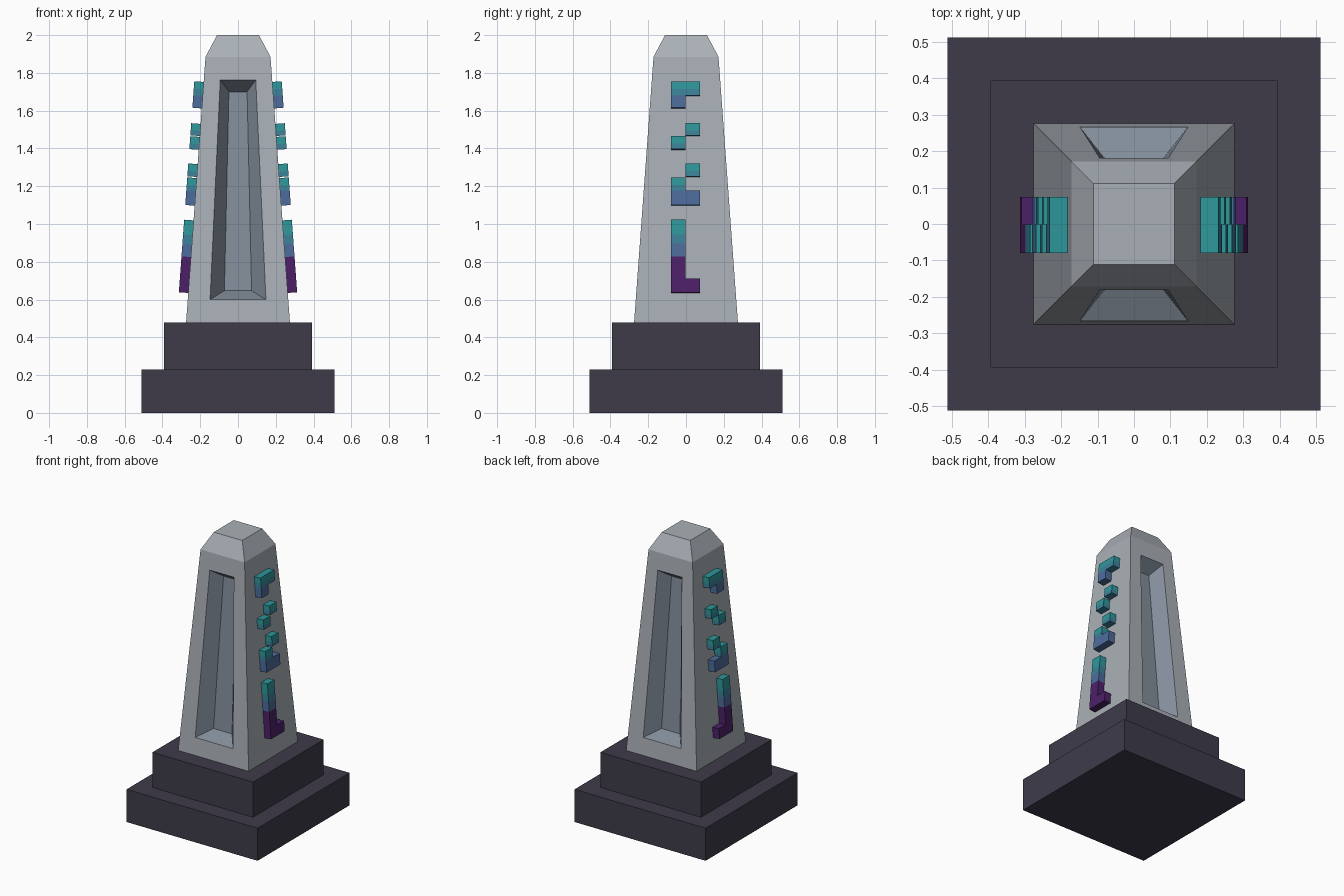
import bpy, bmesh
from mathutils import Vector

if "Cube" in bpy.data.objects:
    bpy.data.objects.remove(bpy.data.objects["Cube"])


def material(name, r, g, b):
    """Flat material from 0-255 display values."""
    lin = [((c / 255 + 0.055) / 1.055) ** 2.4 for c in (r, g, b)]
    m = bpy.data.materials.new(name)
    m.diffuse_color = (*lin, 1)
    m.use_nodes = True
    m.node_tree.nodes["Principled BSDF"].inputs["Base Color"].default_value = m.diffuse_color
    return m


STONE = material("pale stone", 170, 176, 183)
RECESS = material("blue grey recess", 130, 141, 154)
DARK = material("dark plinth", 62, 59, 74)
GLYPHS = [material("teal", 46, 152, 156), material("sea blue", 60, 130, 153),
          material("blue", 76, 108, 156), material("purple", 76, 32, 104)]


def finish(name, bm, mats):
    bmesh.ops.remove_doubles(bm, verts=bm.verts, dist=1e-5)
    bmesh.ops.recalc_face_normals(bm, faces=bm.faces)
    me = bpy.data.meshes.new(name)
    bm.to_mesh(me)
    bm.free()
    for m in mats:
        me.materials.append(m)
    ob = bpy.data.objects.new(name, me)
    bpy.context.collection.objects.link(ob)
    return ob


def face(bm, pts, mat=0):
    f = bm.faces.new([bm.verts.new(p) for p in pts])
    f.material_index = mat


def bridge(bm, a, b, mat=0):
    for i in range(len(a)):
        j = (i + 1) % len(a)
        face(bm, (a[i], a[j], b[j], b[i]), mat)


# Stepped plinth
for name, half, z0, z1 in (("lower_step", 0.512, 0, 0.23), ("upper_step", 0.393, 0.23, 0.478)):
    bm = bmesh.new()
    bmesh.ops.create_cube(bm, size=1)
    for v in bm.verts:
        v.co = (v.co.x * 2 * half, v.co.y * 2 * half, z1 if v.co.z > 0 else z0)
    finish(name, bm, [DARK])

# Tapered shaft with a chamfered cap
Z0, Z1, H0, H1 = 0.478, 1.885, 0.275, 0.172
SLOPE = (H0 - H1) / (Z1 - Z0)


def half_at(z):
    return H0 - SLOPE * (z - Z0)


def ring(h, z):
    return [(-h, -h, z), (h, -h, z), (h, h, z), (-h, h, z)]


def panel(s, wb, zb, wt, zt, depth=0):
    """Trapezoid lying on the front (s=-1) or back (s=1) slope."""
    return [(x, s * (half_at(z) - depth), z)
            for x, z in ((-wb, zb), (wb, zb), (wt, zt), (-wt, zt))]


bm = bmesh.new()
low, high, top = ring(H0, Z0), ring(H1, Z1), ring(0.111, 2.0)
bridge(bm, high, top)
face(bm, top)
face(bm, low)
for i, j in ((1, 2), (3, 0)):
    face(bm, (low[i], low[j], high[j], high[i]))
# Front and back slopes with sunken panels
for s in (-1, 1):
    rim = panel(s, 0.148, 0.60, 0.094, 1.763)
    floor = panel(s, 0.072, 0.647, 0.048, 1.70, 0.093)
    bridge(bm, panel(s, H0, Z0, H1, Z1), rim)
    bridge(bm, rim, floor, 1)
    face(bm, floor, 1)
finish("shaft", bm, [STONE, RECESS])

# Raised block marks on both sides: rows of (top, bottom, columns, colour)
COLUMNS = {"L": (-0.079, -0.002), "R": (-0.002, 0.074)}
MARKS = {
    "mark_hook": [(1.755, 1.715, "LR", 0), (1.715, 1.68, "LR", 1), (1.68, 1.615, "L", 2)],
    "mark_dot_upper": [(1.533, 1.495, "R", 0), (1.495, 1.469, "R", 1)],
    "mark_dot_lower": [(1.464, 1.425, "L", 0), (1.425, 1.396, "L", 1)],
    "mark_dot_single": [(1.32, 1.28, "R", 0), (1.28, 1.252, "R", 1)],
    "mark_corner": [(1.246, 1.205, "L", 0), (1.205, 1.178, "L", 1), (1.178, 1.10, "LR", 2)],
    "mark_tall": [(1.022, 0.945, "L", 0), (0.945, 0.895, "L", 1), (0.895, 0.828, "L", 2),
                  (0.828, 0.71, "L", 3), (0.71, 0.638, "LR", 3)],
}
NORMAL = Vector((1, 0, SLOPE)).normalized()

for name, rows in MARKS.items():
    for side, sx in (("right", 1), ("left", -1)):
        bm = bmesh.new()
        for zt, zb, cols, mat in rows:
            for c in cols:
                y0, y1 = COLUMNS[c]
                face(bm, [Vector((half_at(z), y, z - 0.003)) - NORMAL * 0.004
                          for y, z in ((y0, zb), (y1, zb), (y1, zt), (y0, zt))], mat)
        bmesh.ops.remove_doubles(bm, verts=bm.verts, dist=1e-5)
        geo = bmesh.ops.extrude_face_region(bm, geom=bm.faces[:], use_keep_orig=True)["geom"]
        verts = [g for g in geo if isinstance(g, bmesh.types.BMVert)]
        bmesh.ops.translate(bm, verts=verts, vec=NORMAL * 0.054)
        for v in bm.verts:
            v.co.x *= sx
        finish(name + "_" + side, bm, GLYPHS)
